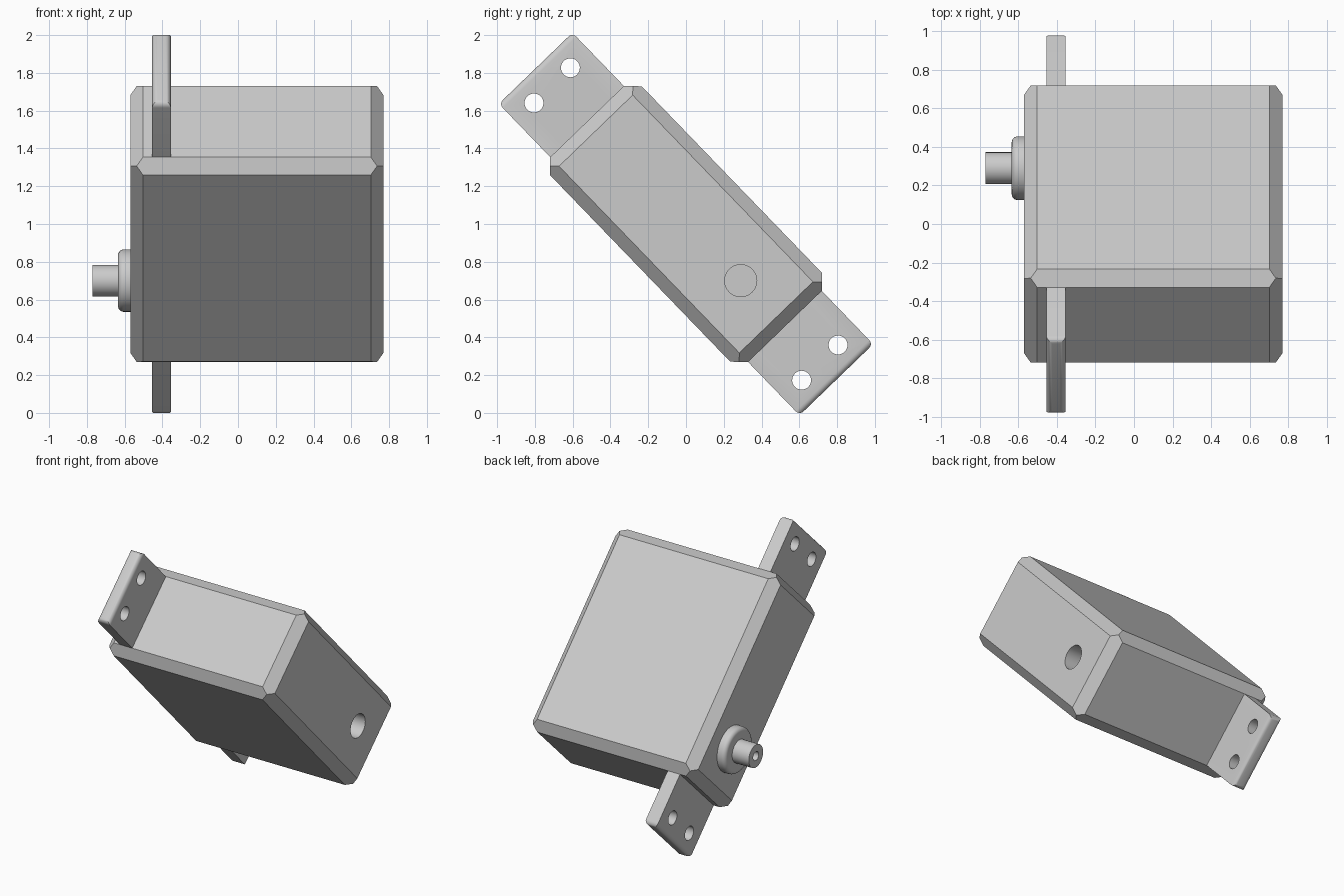
import bpy
import bmesh
from itertools import product
from math import radians, sin, cos, pi
from mathutils import Matrix, Vector

cube = bpy.data.objects.get("Cube")
if cube:
    bpy.data.objects.remove(cube, do_unlink=True)

GREY = (0.6, 0.6, 0.6, 1.0)
grey = bpy.data.materials.new("plain grey")
grey.use_nodes = True
grey.diffuse_color = GREY
grey.node_tree.nodes["Principled BSDF"].inputs["Base Color"].default_value = GREY

# Built lying along y, then tilted about x
TILT = Matrix.Translation((0, 0, 1)) @ Matrix.Rotation(radians(-46), 4, 'X')
SHAFT_Y = 0.417


def make_object(name, bm):
    bmesh.ops.recalc_face_normals(bm, faces=bm.faces)
    mesh = bpy.data.meshes.new(name)
    bm.to_mesh(mesh)
    bm.free()
    mesh.materials.append(grey)
    mesh.shade_smooth()
    mesh.set_sharp_from_angle(angle=radians(30))
    obj = bpy.data.objects.new(name, mesh)
    bpy.context.collection.objects.link(obj)
    obj.matrix_world = TILT
    return obj


def lathe(name, profile, y, z=0.0, steps=48):
    """Turn (x, radius) points around an axis parallel to x."""
    bm = bmesh.new()
    verts = [bm.verts.new((x, y, z + r)) for x, r in profile]
    edges = [bm.edges.new(pair) for pair in zip(verts, verts[1:])]
    bmesh.ops.spin(bm, geom=verts + edges, cent=(0, y, z), axis=(1, 0, 0),
                   angle=2 * pi, steps=steps)
    bmesh.ops.remove_doubles(bm, verts=bm.verts, dist=1e-5)
    return make_object(name, bm)


def drill(obj, holes):
    """Cut (x0, x1, radius, y, z) round holes along x."""
    cutters = []
    for x0, x1, r, y, z in holes:
        cutter = lathe("hole_cutter", [(x0, 0), (x0, r), (x1, r), (x1, 0)], y, z)
        cutter.hide_render = True
        mod = obj.modifiers.new("hole", 'BOOLEAN')
        mod.operation = 'DIFFERENCE'
        mod.solver = 'EXACT'
        mod.object = cutter
        cutters.append(cutter)
    bpy.context.view_layer.update()
    graph = bpy.context.evaluated_depsgraph_get()
    mesh = bpy.data.meshes.new_from_object(obj.evaluated_get(graph))
    obj.modifiers.clear()
    obj.data = mesh
    mesh.shade_smooth()
    mesh.set_sharp_from_angle(angle=radians(30))
    for cutter in cutters:
        bpy.data.objects.remove(cutter, do_unlink=True)


# Case: block whose chamfers meet in a point at each corner
half = Vector((0.67, 0.754, 0.338))
chamfer = 0.067
bm = bmesh.new()
for signs in product((-1, 1), repeat=3):
    insets = [Vector((0.5, 0.5, 0.5))]
    insets += [Vector([0 if i == axis else 1 for i in range(3)]) for axis in range(3)]
    for inset in insets:
        p = half - inset * chamfer
        bm.verts.new([s * c for s, c in zip(signs, p)])
bmesh.ops.convex_hull(bm, input=bm.verts)
bmesh.ops.dissolve_limit(bm, angle_limit=radians(1), verts=bm.verts, edges=bm.edges)
bmesh.ops.translate(bm, verts=bm.verts, vec=(0.1, 0, 0))
case = make_object("case", bm)
drill(case, [(0.57, 0.9, 0.085, SHAFT_Y, 0)])

# Mounting plate: rounded ends, two screw holes in each
bm = bmesh.new()
bmesh.ops.create_cube(bm, size=2)
bmesh.ops.scale(bm, verts=bm.verts, vec=(0.05, 1.146, 0.271))
bmesh.ops.translate(bm, verts=bm.verts, vec=(-0.405, 0, 0))
end_edges = [e for e in bm.edges if e.verts[0].co.y * e.verts[1].co.y > 0]
bmesh.ops.bevel(bm, geom=end_edges, offset=0.03, segments=5, profile=0.5,
                affect='EDGES')
plate = make_object("mounting_plate", bm)
drill(plate, [(-0.6, -0.2, 0.05, sy * 1.02, sz * 0.134)
              for sy in (-1, 1) for sz in (-1, 1)])

# Collar with a rounded rim
rim = 0.03
arc = [(-0.605 - rim * sin(a), 0.135 + rim * cos(a))
       for a in (i * pi / 12 for i in range(7))]
lathe("shaft_collar", [(-0.55, 0), (-0.55, 0.165)] + arc + [(-0.635, 0)], SHAFT_Y)

# Output shaft with a screw hole in its end
lathe("output_shaft", [(-0.6, 0), (-0.6, 0.083), (-0.77, 0.083),
                       (-0.77, 0.032), (-0.64, 0.032), (-0.64, 0)], SHAFT_Y)
